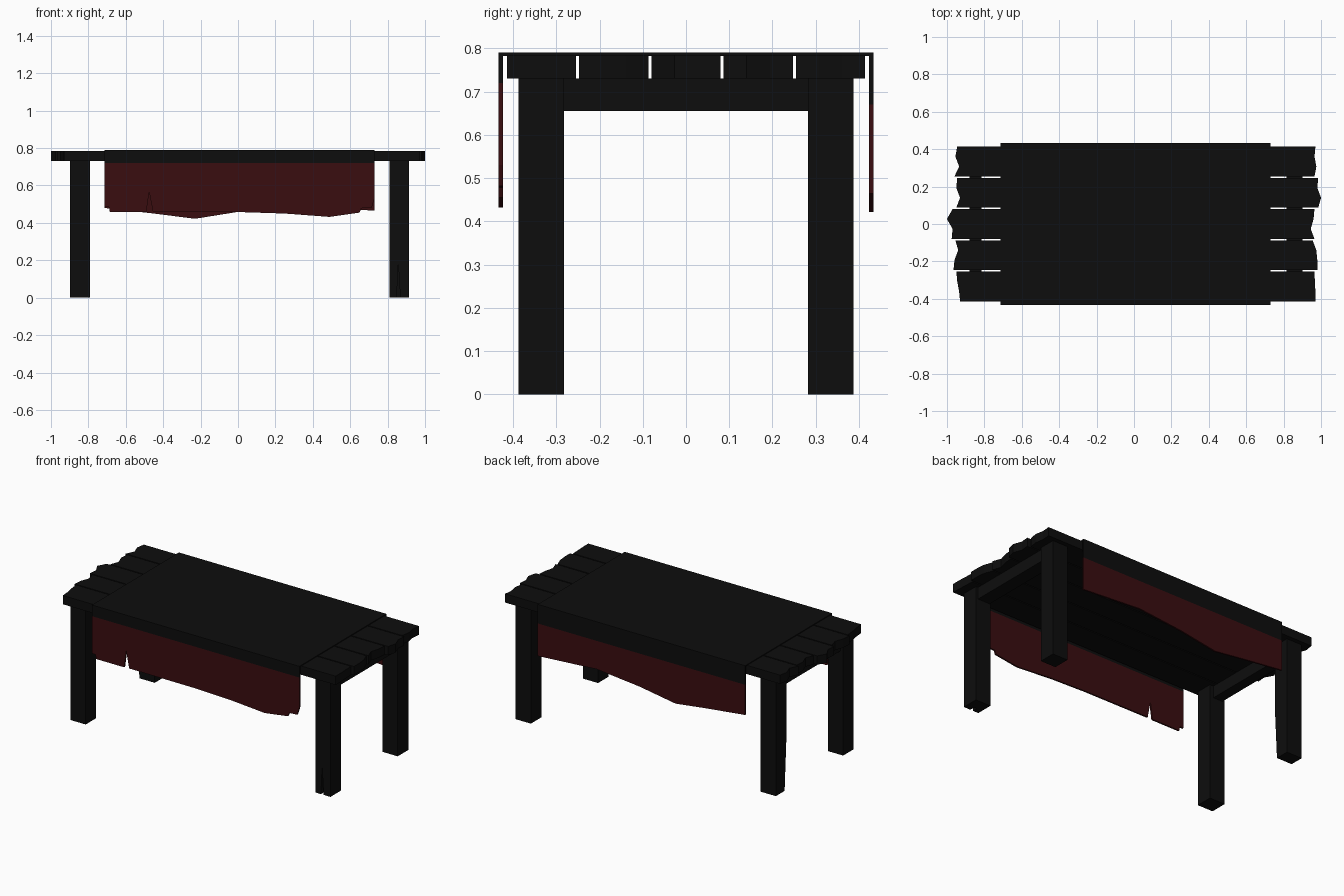
import bpy
import bmesh

cube = bpy.data.objects.get("Cube")
if cube:
    bpy.data.objects.remove(cube, do_unlink=True)


def material(name, colour):
    m = bpy.data.materials.new(name)
    m.use_nodes = True
    m.diffuse_color = colour
    bsdf = m.node_tree.nodes["Principled BSDF"]
    bsdf.inputs["Base Color"].default_value = colour
    bsdf.inputs["Roughness"].default_value = 0.9
    return m


black = material("charred_black", (0.004, 0.004, 0.004, 1))
red = material("dark_red_cloth", (0.042, 0.004, 0.005, 1))


def prism(name, outline, plane, lo, hi, mat):
    """Extrude a flat outline, drawn in the given plane, from lo to hi."""
    place = {
        "xy": lambda a, b, d: (a, b, d),
        "xz": lambda a, b, d: (a, d, b),
        "yz": lambda a, b, d: (d, a, b),
    }[plane]
    bm = bmesh.new()
    low, high = ([bm.verts.new(place(a, b, d)) for a, b in outline] for d in (lo, hi))
    bm.faces.new(low)
    bm.faces.new(high)
    for i in range(len(low)):
        j = (i + 1) % len(low)
        bm.faces.new((low[i], low[j], high[j], high[i]))
    bmesh.ops.recalc_face_normals(bm, faces=bm.faces)
    mesh = bpy.data.meshes.new(name)
    bm.to_mesh(mesh)
    bm.free()
    mesh.materials.append(mat)
    obj = bpy.data.objects.new(name, mesh)
    bpy.context.collection.objects.link(obj)
    return obj


def rect(a0, a1, b0, b1):
    return [(a0, b0), (a1, b0), (a1, b1), (a0, b1)]


# Planks with broken ends: x positions along each end, from back to front
plank_ends = [
    ([-.945, -.955, -.935, -.96], [.97, .965, .975, .965]),
    ([-.945, -.95, -.93, -.95], [.985, .98, 1.0, .985]),
    ([-.97, -1.0, -.97, -.975], [.965, .96, .945, .965]),
    ([-.955, -.94, -.96, -.965], [.955, .975, .98, .98]),
    ([-.95, -.945, -.935, -.93], [.965, .967, .97, .97]),
]
pitch, width = 0.167, 0.16
for i, (left, right) in enumerate(plank_ends):
    centre = (2 - i) * pitch
    ys = [centre + width * (0.5 - k / 3) for k in range(4)]
    outline = list(zip(left, ys)) + list(zip(right, ys))[::-1]
    prism(f"plank_{i + 1}", outline, "xy", 0.73, 0.785, black)

# Legs and cross beams
leg_x = {"right": (-.897, -.79), "left": (.81, .915)}
beam_x = {"right": (-.88, -.815), "left": (.815, .90)}
for side in ("left", "right"):
    prism(f"{side}_cross_beam", rect(-.3, .3, .655, .73), "yz", *beam_x[side], black)
    prism(f"{side}_front_leg", rect(-.387, -.282, 0, .73), "yz", *leg_x[side], black)
    back = rect(.282, .387, 0, .73)
    if side == "right":
        # worn lower edge
        back = [(.3, 0), (.387, 0), (.387, .73), (.282, .73), (.282, .33)]
    prism(f"{side}_back_leg", back, "yz", *leg_x[side], black)

# Split in the foot of one leg
crack = prism("crack_cutter", [(.848, -.01), (.868, -.01), (.857, .18)],
              "xz", -.41, -.355, black)
crack.hide_render = True
crack.hide_set(True)
cut = bpy.data.objects["left_front_leg"].modifiers.new("crack", "BOOLEAN")
cut.operation = "DIFFERENCE"
cut.object = crack

# Cloth laid over the top
x0, x1 = -.715, .73
prism("cloth_top", rect(x0, x1, -.433, .433), "xy", .783, .79, black)

# Hanging flaps: black border above a torn red panel
front_hem = [(x0, .485), (-.69, .485), (-.685, .458), (-.49, .458), (-.475, .565),
             (-.455, .46), (0, .458), (.25, .45), (.49, .432), (.65, .455),
             (.66, .478), (.715, .482), (x1, .53)]
back_hem = [(x0, .48), (-.45, .45), (-.23, .422), (.02, .462), (.32, .492), (x1, .465)]
for side, hem, border, y0, y1 in (
    ("front", front_hem, .72, -.433, -.423),
    ("back", back_hem, .67, .423, .433),
):
    prism(f"{side}_cloth_border", rect(x0, x1, border, .785), "xz", y0, y1, black)
    panel = hem + [(x1, border), (x0, border)]
    prism(f"{side}_cloth_panel", panel, "xz", y0, y1, red)
